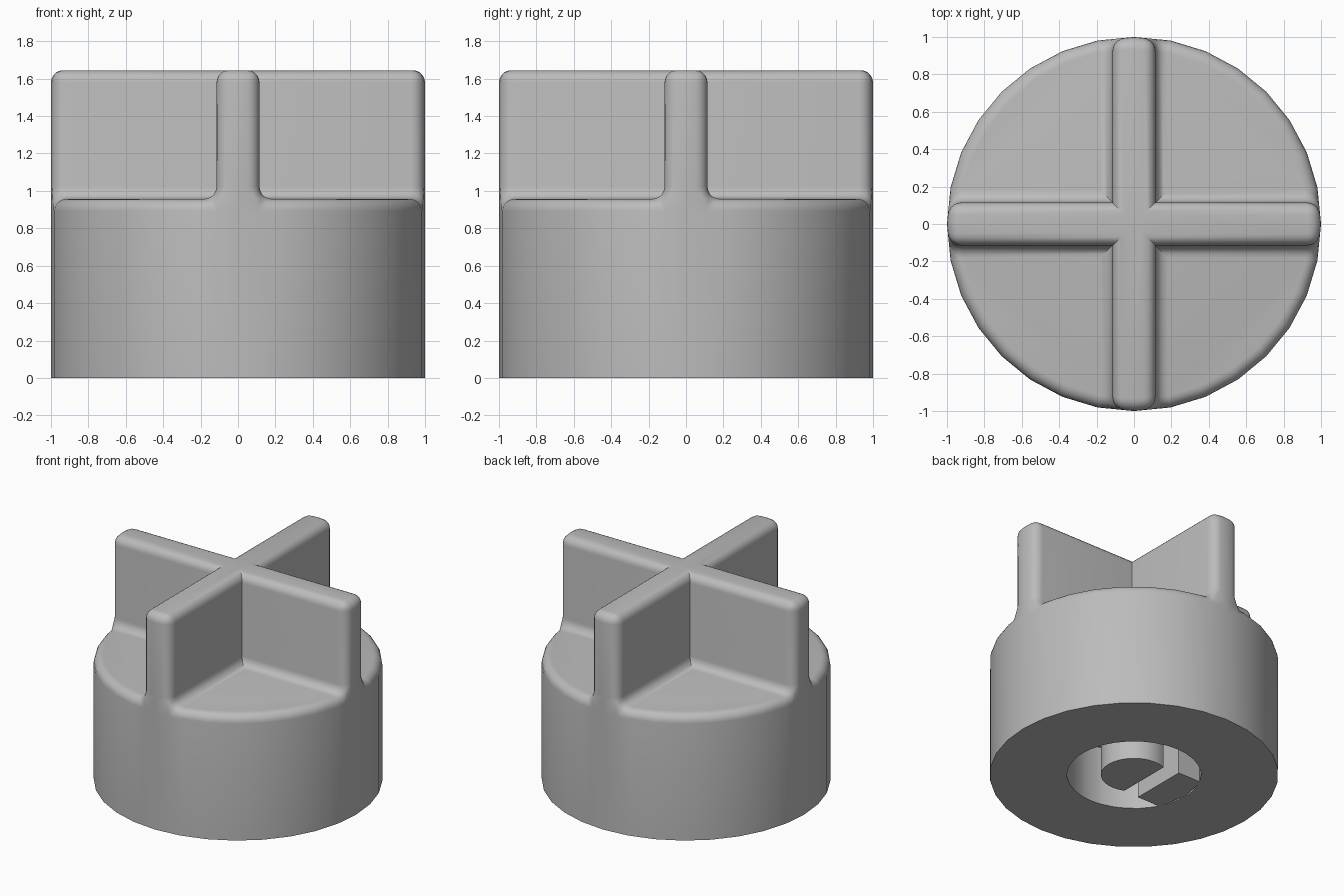
import bpy
import bmesh
from math import pi, sin, cos, sqrt
from mathutils import Vector

if "Cube" in bpy.data.objects:
    bpy.data.objects.remove(bpy.data.objects["Cube"])

SHOULDER, TOP = 0.957, 1.645     # heights of the drum and of the grip
HALF = 0.115                     # half thickness of a grip wing
ROUND = 0.065                    # edge rounding
POCKET_R, POCKET_H = 0.465, 0.45
SIDES = 32

grey = bpy.data.materials.new("plain_grey")
grey.use_nodes = True
colour = (0.5, 0.5, 0.5, 1)
grey.diffuse_color = colour
grey.node_tree.nodes["Principled BSDF"].inputs["Base Color"].default_value = colour


def finish(name, bm):
    bmesh.ops.recalc_face_normals(bm, faces=bm.faces)
    mesh = bpy.data.meshes.new(name)
    bm.to_mesh(mesh)
    bm.free()
    obj = bpy.data.objects.new(name, mesh)
    bpy.context.collection.objects.link(obj)
    mesh.materials.append(grey)
    bpy.ops.object.select_all(action="DESELECT")
    obj.select_set(True)
    bpy.context.view_layer.objects.active = obj
    bpy.ops.object.shade_smooth_by_angle(angle=pi / 5)
    return obj


def prism(name, outline, z0, z1):
    bm = bmesh.new()
    low = [bm.verts.new((x, y, z0)) for x, y in outline]
    high = [bm.verts.new((x, y, z1)) for x, y in outline]
    bm.faces.new(low)
    bm.faces.new(high)
    skin(bm, low, high)
    return finish(name, bm)


def skin(bm, a, b):
    n = len(a)
    return [bm.faces.new((a[i], a[(i + 1) % n], b[(i + 1) % n], b[i])) for i in range(n)]


# Knob body: drum, cross-shaped grip and pocket in one rounded mesh
bm = bmesh.new()
step = 2 * pi / SIDES
t = HALF / sin(step)
wing_x = 1 - t * (1 - cos(step))     # where a wing side meets the drum facet


def turned(points, q):
    for _ in range(q):
        points = [(-y, x) for x, y in points]
    return points


quarter = [(1, 0), (wing_x, HALF)]
quarter += [(cos(i * step), sin(i * step)) for i in range(1, SIDES // 4)]
quarter += [(HALF, wing_x)]
size = len(quarter)
outline = [p for q in range(4) for p in turned(quarter, q)]
inner = [turned([(HALF, HALF)], q)[0] for q in range(4)]


def ring(points, z):
    return [bm.verts.new((x, y, z)) for x, y in points]


rim = ring(outline, SHOULDER)
core = ring(inner, SHOULDER)
base = ring(outline, 0)
unit = [Vector(p).normalized() * POCKET_R for p in outline]
mouth, floor = ring(unit, 0), ring(unit, POCKET_H)
for a, b in ((rim, base), (base, mouth), (mouth, floor)):
    skin(bm, a, b)
bm.faces.new(floor)

cross_low = []
for q in range(4):
    sector = rim[q * size + 1:(q + 1) * size]
    bm.faces.new([core[q]] + sector)
    cross_low += [rim[q * size], sector[0], core[q], sector[-1]]
cross_high = [bm.verts.new((v.co.x, v.co.y, TOP)) for v in cross_low]
skin(bm, cross_low, cross_high)
bm.faces.new(cross_high)
bmesh.ops.recalc_face_normals(bm, faces=bm.faces)

# Merge each wing end with the drum facets below it
ends = [e for e in bm.edges
        if all(v.co.z == SHOULDER and min(abs(v.co.x), abs(v.co.y)) < HALF + 0.001
               and v not in core for v in e.verts)
        and any(min(abs(v.co.x), abs(v.co.y)) < 0.001 for v in e.verts)]
bmesh.ops.dissolve_edges(bm, edges=ends, use_verts=False)


def rounded(e):
    a, b = (v.co for v in e.verts)
    if min(a.z, b.z) < SHOULDER - 0.01:
        return False
    if abs(a.z - b.z) < 0.001:
        return True
    # Only the outer upright corners of the wings
    return max(abs(a.x), abs(a.y)) > 0.5 and min(abs(a.x), abs(a.y)) > 0.05


bmesh.ops.bevel(bm, geom=[e for e in bm.edges if rounded(e)], offset=ROUND,
                offset_type="OFFSET", segments=5, profile=0.5,
                affect="EDGES", clamp_overlap=True)
finish("knob_body", bm)

# Shaft post with one flat side, standing in the pocket
post_r, flat = 0.23, -0.09
points = [(post_r * cos(i * step), post_r * sin(i * step)) for i in range(-SIDES // 2, SIDES // 2)]
edge = sqrt(post_r ** 2 - flat ** 2)
post = [(flat, -edge)] + [p for p in points if p[0] > flat + 0.005] + [(flat, edge)]
prism("shaft_post", post, 0, POCKET_H + 0.02)

# Key block between the pocket wall and the flat of the post
prism("key_block", [(-0.22, -0.22), (-0.22, 0.22), (-0.42, 0.22), (-0.46, 0), (-0.42, -0.22)],
      0, POCKET_H + 0.02)
